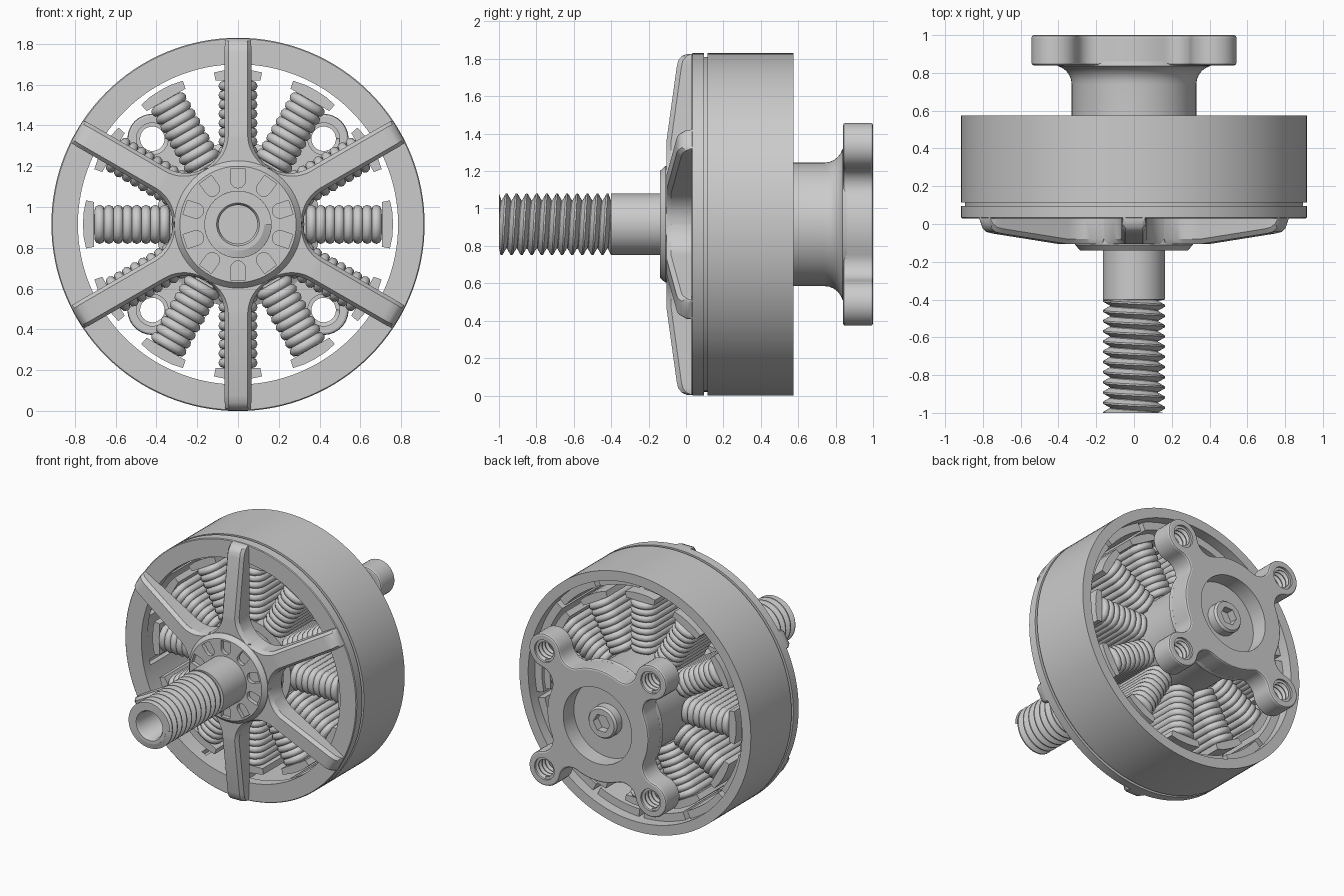
import bpy, bmesh
from math import sin, cos, pi, radians, acos, atan2

if "Cube" in bpy.data.objects:
    bpy.data.objects.remove(bpy.data.objects["Cube"])

C = 0.915  # height of the motor axis, which runs along y


def P(a, r, t, y):
    """Point at distance r along direction a, offset t sideways, depth y."""
    return (r * cos(a) - t * sin(a), y, C + r * sin(a) + t * cos(a))


def make(name, verts, faces, angle=35):
    me = bpy.data.meshes.new(name)
    me.from_pydata(verts, [], faces)
    bm = bmesh.new()
    bm.from_mesh(me)
    bmesh.ops.remove_doubles(bm, verts=bm.verts, dist=1e-5)
    bmesh.ops.dissolve_degenerate(bm, edges=bm.edges, dist=1e-6)
    bmesh.ops.recalc_face_normals(bm, faces=bm.faces)
    bm.to_mesh(me)
    bm.free()
    ob = bpy.data.objects.new(name, me)
    bpy.context.collection.objects.link(ob)
    smooth(ob, angle)
    return ob


def activate(ob):
    bpy.ops.object.select_all(action='DESELECT')
    ob.select_set(True)
    bpy.context.view_layer.objects.active = ob


def smooth(ob, angle=35):
    activate(ob)
    bpy.ops.object.shade_smooth_by_angle(angle=radians(angle))


def lathe(name, prof, seg=96, closed=False, cx=0, cz=0):
    """Revolve (radius, y) points around the y direction."""
    n = len(prof)
    verts = []
    for i in range(seg):
        for r, y in prof:
            x, _, z = P(2 * pi * i / seg, r, 0, y)
            verts.append((x + cx, y, z + cz))
    faces = [(i * n + j, i * n + (j + 1) % n, (i + 1) % seg * n + (j + 1) % n, (i + 1) % seg * n + j)
             for i in range(seg) for j in range(n if closed else n - 1)]
    return make(name, verts, faces)


def prisms(name, pts, y0, y1, angles=(0,)):
    """Extrude an (r, t) outline along y, repeated at each angle."""
    n, verts, faces = len(pts), [], []
    for a in angles:
        b = len(verts)
        verts += [P(a, r, t, y) for y in (y0, y1) for r, t in pts]
        faces += [tuple(range(b, b + n)), tuple(range(b + n, b + 2 * n))]
        faces += [(b + j, b + (j + 1) % n, b + n + (j + 1) % n, b + n + j) for j in range(n)]
    return make(name, verts, faces)


def cut(ob, cutter):
    m = ob.modifiers.new("cut", 'BOOLEAN')
    m.operation, m.solver, m.object = 'DIFFERENCE', 'EXACT', cutter
    activate(ob)
    bpy.ops.object.modifier_apply(modifier=m.name)
    bpy.data.objects.remove(cutter)
    smooth(ob)


def thread(name, root, crest, y0, y1, pitch, cx=0, cz=0, seg=40):
    """Helical ridge strip, trimmed flat at both ends."""
    prof = [(0, root), (0.42, crest), (0.58, crest), (1, root)]
    n = int(seg * ((y1 - y0) / pitch + 1)) + 1
    verts, faces = [], []
    for i in range(n):
        for f, r in prof:
            y = min(max(y0 - pitch + pitch * (i / seg + f), y0), y1)
            x, _, z = P(2 * pi * i / seg, r, 0, y)
            verts.append((x + cx, y, z + cz))
        if i:
            faces += [(4 * i - 4 + j, 4 * i - 3 + j, 4 * i + 1 + j, 4 * i + j) for j in range(3)]
    return make(name, verts, faces, 30)


def arc(cx, cy, r, a0, a1, n):
    return [(cx + r * cos(a0 + (a1 - a0) * i / n), cy + r * sin(a0 + (a1 - a0) * i / n)) for i in range(n + 1)]


TWELVE = [i * pi / 6 for i in range(12)]
SIX = [pi / 6 + i * pi / 3 for i in range(6)]

# Rotating bell: front ring, narrow groove, outer shell and magnets
lathe("bell", [(0.785, 0.03), (0.91, 0.03), (0.915, 0.035), (0.915, 0.095), (0.895, 0.095), (0.895, 0.115),
               (0.915, 0.115), (0.915, 0.575), (0.845, 0.575), (0.845, 0.1), (0.785, 0.1)], 128, True)
da = radians(11.5)
prisms("magnets", arc(0, 0, 0.85, -da, da, 6) + arc(0, 0, 0.79, da, -da, 6), 0.1, 0.5,
       [2 * pi * i / 14 for i in range(14)])

# Six spokes that flare and merge at the hub
R, d = 0.19, 0.51
stations = []
for i in range(9):
    a = pi / 6 + pi - (pi / 6 + pi - 1.5 * pi) * i / 8
    stations.append((d * cos(pi / 6) + R * cos(a), d * 0.5 + R * sin(a), -0.105))
stations = [(0.2, 0.115, -0.105)] + stations
stations += [(0.84, 0.065, -0.05), (0.875, 0.065, -0.042), (0.9, 0.063, -0.022), (0.912, 0.058, 0.005)]
verts, faces = [], []
for a in SIX:
    b = len(verts)
    for r, w, y in stations:
        for t, yy in ((w, 0.035), (w, y + 0.025), (w - 0.018, y), (-w + 0.018, y), (-w, y + 0.025), (-w, 0.035)):
            verts.append(P(a, r, t, yy))
    m = len(stations)
    faces += [(b + 6 * i + j, b + 6 * i + (j + 1) % 6, b + 6 * i + 6 + (j + 1) % 6, b + 6 * i + 6 + j)
              for i in range(m - 1) for j in range(6)]
    faces += [tuple(range(b, b + 6)), tuple(range(b + 6 * m - 6, b + 6 * m))]
make("spokes", verts, faces, 30)

# Hub disc with ten shallow pockets
hub = lathe("hub", [(0, -0.14), (0.285, -0.14), (0.312, -0.11), (0.312, 0.05), (0.29, 0.1), (0, 0.1)])
pocket = arc(0.215, 0, 0.036, pi / 2, 1.5 * pi, 10) + [(0.272, -0.036), (0.272, 0.036)]
cut(hub, prisms("pocket_cutter", pocket, -0.2, -0.112, [pi / 2 + i * pi / 5 for i in range(10)]))

# Hollow shaft with threaded front end
lathe("shaft", [(0, -0.5), (0.095, -0.5), (0.095, -0.985), (0.105, -1), (0.128, -1), (0.128, -0.4),
                (0.165, -0.4), (0.165, -0.1), (0, -0.1)], 64)
thread("shaft_thread", 0.125, 0.165, -1, -0.4, 0.054)

# Stator: core, teeth and tooth caps
lathe("stator_core", [(0, 0.13), (0.325, 0.13), (0.325, 0.5), (0, 0.5)])
prisms("stator_teeth", [(0.3, -0.05), (0.72, -0.05), (0.72, 0.05), (0.3, 0.05)], 0.14, 0.5, TWELVE)
prisms("tooth_caps", [(0.705, -0.11), (0.705, 0.11), (0.745, 0.118), (0.757, 0.06), (0.76, 0),
                      (0.757, -0.06), (0.745, -0.118)], 0.12, 0.52, TWELVE)

# Copper windings: eight rounded turns on every tooth
verts, faces = [], []
hw, hl, c, rho, ns = 0.07, 0.2, 0.055, 0.026, 8
for a in TWELVE:
    for k in range(8):
        b = len(verts)
        r0 = 0.36 + 0.0455 * k
        for q, (sx, sy) in enumerate(((1, 1), (-1, 1), (-1, -1), (1, -1))):
            for s in range(4):
                phi = q * pi / 2 + s * pi / 6
                for i in range(ns):
                    psi = 2 * pi * i / ns
                    e = c + rho * cos(psi)
                    verts.append(P(a, r0 + rho * sin(psi), sx * (hw - c) + e * cos(phi),
                                   0.32 + sy * (hl - c) + e * sin(phi)))
        faces += [(b + i * ns + j, b + i * ns + (j + 1) % ns, b + (i + 1) % 16 * ns + (j + 1) % ns,
                   b + (i + 1) % 16 * ns + j) for i in range(16) for j in range(ns)]
make("windings", verts, faces, 60)

# Mount neck flaring out to the plate
flare = [(0.43 - 0.1 * cos(radians(t)), 0.74 + 0.1 * sin(radians(t))) for t in range(0, 76, 15)]
lathe("mount_neck", [(0, 0.4), (0.33, 0.4)] + flare + [(0.4, 0.86), (0, 0.86)])

# Mount plate: round centre blended into four screw lobes
Rc, L, rl, rf = 0.4, 0.594, 0.122, 0.1
D = Rc + rf
al = acos((D * D + L * L - (rl + rf) ** 2) / (2 * D * L))
be = atan2(D * sin(al), L - D * cos(al))
lobe = arc(D * cos(al), -D * sin(al), rf, pi - al, be, 8)
lobe += arc(L, 0, rl, be - pi, pi - be, 24)[1:]
lobe += arc(D * cos(al), D * sin(al), rf, -be, al - pi, 8)[1:]
lobe += arc(0, 0, Rc, al, pi / 2 - al, 8)[1:-1]
outline = []
for k in range(4):
    q = pi / 4 + k * pi / 2
    outline += [(x * cos(q) - y * sin(q), x * sin(q) + y * cos(q)) for x, y in lobe]
plate = prisms("mount_plate", outline, 0.84, 1.0)
bev = plate.modifiers.new("bevel", 'BEVEL')
bev.width, bev.segments, bev.limit_method, bev.angle_limit = 0.012, 2, 'ANGLE', radians(50)
activate(plate)
bpy.ops.object.modifier_apply(modifier=bev.name)
cut(plate, lathe("recess_cutter", [(0, 0.88), (0.27, 0.88), (0.27, 1.1), (0, 1.1)]))
for sx in (-1, 1):
    for sz in (-1, 1):
        x, z = 0.42 * sx, 0.42 * sz
        cut(plate, lathe("hole_cutter", [(0, 0.7), (0.078, 0.7), (0.078, 1.1), (0, 1.1)], 40, cx=x, cz=z))
        thread("hole_thread", 0.08, 0.06, 0.85, 0.985, 0.036, x, z, 32)

# Centre screw with hex socket
screw = lathe("centre_screw", [(0, 0.87), (0.112, 0.87), (0.112, 0.94), (0.1, 0.955), (0, 0.955)], 48)
cut(screw, prisms("hex_cutter", arc(0, 0, 0.065, 0, 5 * pi / 3, 5), 0.9, 1.0))
